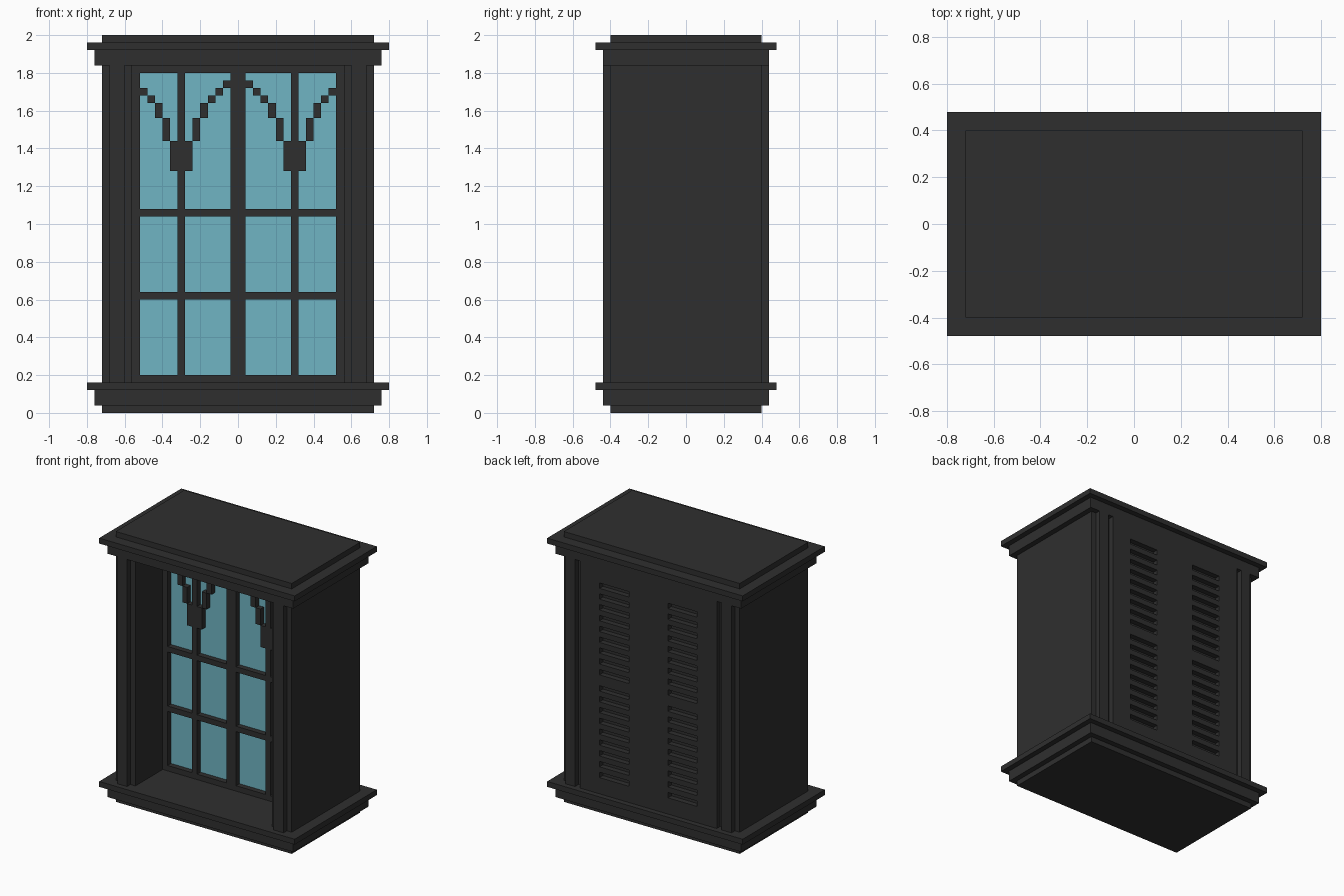
import bpy
import bmesh

cube = bpy.data.objects.get("Cube")
if cube:
    bpy.data.objects.remove(cube, do_unlink=True)


def make_material(name, colour):
    mat = bpy.data.materials.new(name)
    mat.use_nodes = True
    mat.diffuse_color = colour
    mat.node_tree.nodes["Principled BSDF"].inputs["Base Color"].default_value = colour
    return mat


charcoal = make_material("charcoal", (0.028, 0.028, 0.028, 1))
glass = make_material("pale_blue_glass", (0.16, 0.46, 0.55, 1))


def build(name, boxes, mat=charcoal, mirror=False):
    """One object from boxes given as (x range, y range, z range)."""
    bm = bmesh.new()
    for spans in boxes:
        for side in ((1, -1) if mirror else (1,)):
            verts = bmesh.ops.create_cube(bm, size=1)["verts"]
            for v in verts:
                v.co = [lo + (c + 0.5) * (hi - lo) for c, (lo, hi) in zip(v.co, spans)]
                v.co.x *= side
    bmesh.ops.recalc_face_normals(bm, faces=bm.faces)
    mesh = bpy.data.meshes.new(name)
    bm.to_mesh(mesh)
    bm.free()
    mesh.materials.append(mat)
    obj = bpy.data.objects.new(name, mesh)
    bpy.context.collection.objects.link(obj)
    return obj


def slab(name, half_x, half_y, z0, z1):
    build(name, [((-half_x, half_x), (-half_y, half_y), (z0, z1))])


WALL = (0.16, 1.84)

# Stepped base and cornice
slab("base_foot", 0.72, 0.40, 0, 0.04)
slab("base_block", 0.76, 0.44, 0.04, 0.12)
slab("base_ledge", 0.80, 0.48, 0.12, 0.16)
slab("cornice_block", 0.76, 0.44, 1.84, 1.92)
slab("cornice_ledge", 0.80, 0.48, 1.92, 1.96)
slab("cornice_cap", 0.72, 0.40, 1.96, 2.0)

# Side walls, corner pilasters and the solid core behind the window
build("side_walls", [((0.56, 0.72), (-0.40, 0.40), WALL)], mirror=True)
build("front_pilasters", [((0.60, 0.68), (-0.44, -0.40), WALL)], mirror=True)
build("back_pilasters", [((0.60, 0.68), (0.40, 0.44), WALL)], mirror=True)
build("core", [((-0.56, 0.56), (-0.03, 0.40), WALL)])

# Back panel: upright strips with slats between them, leaving open slots
BACK = (0.40, 0.44)
build("back_panel_centre", [((-0.16, 0.16), BACK, WALL)])
build("back_panel_edges", [((0.40, 0.56), BACK, WALL)], mirror=True)
slats, bottom = [], WALL[0]
for group in (0.28, 1.04):
    for i in range(9):
        slot = group + i * 0.08
        slats.append(((0.16, 0.40), BACK, (bottom, slot)))
        bottom = slot + 0.04
slats.append(((0.16, 0.40), BACK, (bottom, WALL[1])))
build("back_louvre_slats", slats, mirror=True)

# Window glass
build("window_glass", [((-0.56, 0.56), (-0.04, -0.03), WALL)], glass)

# Window frame and glazing bars
BAR = (-0.08, -0.04)
build("window_stiles", [((0.52, 0.56), BAR, WALL)], mirror=True)
build("window_end_rails", [((-0.52, 0.52), BAR, z) for z in ((0.16, 0.20), (1.80, 1.84))])
build("window_mullion", [((-0.04, 0.04), BAR, (0.20, 1.80))])
build("glazing_uprights", [((0.28, 0.32), BAR, z) for z in ((0.20, 1.28), (1.44, 1.80))],
      mirror=True)
build("glazing_crossbars",
      [(x, BAR, (z, z + 0.04)) for z in (0.60, 1.04)
       for x in ((0.04, 0.28), (0.32, 0.52))], mirror=True)

# Stepped arch tracery rising both ways from a block on each upright
build("tracery_blocks", [((0.24, 0.36), BAR, (1.28, 1.44))], mirror=True)
levels = [1.44, 1.56, 1.64, 1.68, 1.72, 1.76]
steps = []
for i, z in enumerate(zip(levels, levels[1:])):
    inner = 0.24 - i * 0.04
    outer = 0.36 + i * 0.04
    steps.append(((inner - 0.04, inner), BAR, z))
    if outer < 0.51:
        steps.append(((outer, outer + 0.04), BAR, z))
build("tracery_steps", steps, mirror=True)
